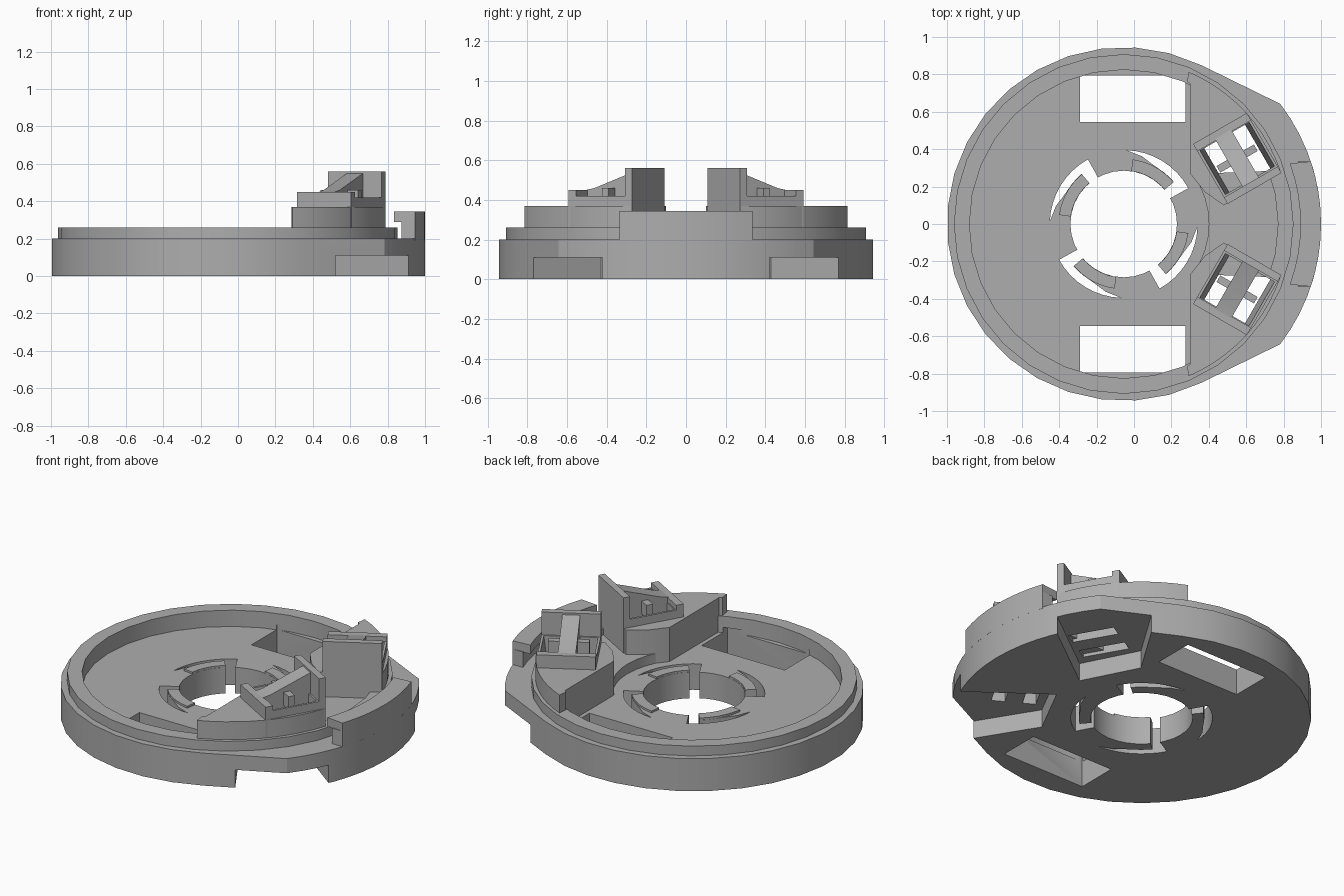
import bpy, bmesh
from math import cos, sin, radians, pi
from mathutils import Matrix, Vector

cube = bpy.data.objects.get("Cube")
if cube:
    bpy.data.objects.remove(cube, do_unlink=True)

grey = bpy.data.materials.new("plain grey")
grey.use_nodes = True
COLOUR = (0.42, 0.42, 0.42, 1)
grey.diffuse_color = COLOUR
grey.node_tree.nodes["Principled BSDF"].inputs["Base Color"].default_value = COLOUR

CX = -0.055      # axis of the disc
R = 0.945
FLOOR = 0.16


def polar(r, deg):
    return (CX + r * cos(radians(deg)), r * sin(radians(deg)))


def arc(r, a, b, n):
    return [polar(r, a + (b - a) * i / n) for i in range(n + 1)]


def circle(r, n=32):
    return arc(r, 0, 360, n)[:-1]


def prism(name, pts, low, high, matrix=Matrix()):
    """Extrude a flat outline between two heights, then place it."""
    bm = bmesh.new()
    verts = [bm.verts.new(matrix @ Vector((x, y, low))) for x, y in pts]
    tops = [bm.verts.new(matrix @ Vector((x, y, high))) for x, y in pts]
    n = len(pts)
    bm.faces.new(verts)
    bm.faces.new(tops)
    for i in range(n):
        j = (i + 1) % n
        bm.faces.new((verts[i], verts[j], tops[j], tops[i]))
    bmesh.ops.recalc_face_normals(bm, faces=bm.faces)
    mesh = bpy.data.meshes.new(name)
    bm.to_mesh(mesh)
    bm.free()
    mesh.materials.append(grey)
    obj = bpy.data.objects.new(name, mesh)
    bpy.context.collection.objects.link(obj)
    return obj


def rect(x0, x1, y0, y1):
    return [(x0, y0), (x1, y0), (x1, y1), (x0, y1)]


def boolean(target, tool, operation="DIFFERENCE", keep=False):
    mod = target.modifiers.new("cut", "BOOLEAN")
    mod.operation = operation
    mod.solver = "EXACT"
    mod.object = tool
    bpy.context.view_layer.objects.active = target
    bpy.ops.object.modifier_apply(modifier=mod.name)
    if not keep:
        bpy.data.objects.remove(tool, do_unlink=True)


# Disc with the wider sector on the +x side
outline = arc(1.055, -37.5, 37.5, 14) + arc(R, 64, 296, 21)
body = prism("disc_body", outline, 0, 0.2)
boolean(body, prism("lip", circle(0.908), 0.1, 0.26), "UNION")
boolean(body, prism("recess", circle(0.825), FLOOR, 0.5))
boolean(body, prism("hub_hole", circle(0.285), -0.1, 0.5))

# Rectangular windows through the floor
for s in (-1, 1):
    boolean(body, prism("window", rect(-0.29, 0.275, s * 0.545, s * 0.795), -0.1, 0.19))

# Sprung hub arms separated by hooked crescent slots
pads = []
for k in range(4):
    t = 90 * k
    slot = [polar(0.25, 119 + t)] + arc(0.395, 119 + t, 178 + t, 8)
    slot += [polar(0.375, 165 + t), polar(0.355, 155 + t)]
    slot += arc(0.35, 148 + t, 130 + t, 3) + [polar(0.25, 130 + t)]
    boolean(body, prism("crescent", slot, -0.1, 0.3))
    pad = arc(0.286, 130 + t, 172 + t, 5) + arc(0.349, 172 + t, 130 + t, 5)
    pads.append(prism(f"hub_arm_{k + 1}", pad, 0.1, FLOOR + 0.012))

# Low deck between the two housings, wrapped around the hub
prism("middle_deck", arc(0.455, 36, -36, 8) + arc(0.83, -20, 20, 8), 0.13, 0.22)

# Hooked clip on the outer edge
for name, r, low, high in (("clip_post", 0.99, 0.19, 0.295), ("clip_hook", 0.945, 0.29, 0.345)):
    ring = arc(r, -20, 20, 8) + arc(1.055, 18.5, -18.5, 8)
    for i, (x, y) in enumerate(ring):      # square off the two ends
        ring[i] = (x, max(-0.335, min(0.335, y)))
    prism(name, ring, low, high)

# Two mirrored housings, each turned thirty degrees from the x axis
for s, side in ((1, "left"), (-1, "right")):
    # Columns: radial direction, sideways direction, up
    frame = Matrix(((cos(pi / 6), -sin(pi / 6), 0, CX),
                    (s * sin(pi / 6), s * cos(pi / 6), 0, 0),
                    (0, 0, 1, 0), (0, 0, 0, 1)))
    # Profile drawn in sideways/up, extruded radially
    across = frame @ Matrix(((0, 0, 1, 0), (1, 0, 0, 0), (0, 1, 0, 0), (0, 0, 0, 1)))
    # Profile drawn in radial/up, extruded sideways
    along = frame @ Matrix(((1, 0, 0, 0), (0, 0, 1, 0), (0, 1, 0, 0), (0, 0, 0, 1)))

    # Raised wedge platform following the rim
    wedge = arc(0.885, 18.5, 67, 10)
    wedge += [(0.285, 0.76), (0.3, 0.75), (0.3, 0.27), (0.38, 0.17), (0.48, 0.1)]
    platform = prism(f"platform_{side}", [(x, s * y) for x, y in wedge], 0.15, 0.37)
    base = prism(f"housing_base_{side}", rect(0.535, 0.867, -0.185, 0.185), 0.17, 0.42, frame)

    # Notch under the disc, open to the outer edge
    notch = [(0.31, 0.43), (0.58, 0.867), (1.0, 0.95), (1.12, 0.576), (0.48, 0.1)]
    boolean(body, prism("notch", [(x, s * y) for x, y in notch], -0.1, 0.11))

    # Tapered slots running right through either side of the web
    for inner, outer, web in ((0.575, 0.548, 0.65), (0.827, 0.854, 0.75)):
        profile = [(inner, -0.1), (inner, 0.2), (outer, 0.43), (web, 0.43), (web, -0.1)]
        cutter = prism("slot", profile, -0.135, 0.135, along)
        for part in (body, platform):
            boolean(part, cutter, keep=True)
        boolean(base, cutter)

    # Tall and short end plates joined by a sloping web and a cross link
    prism(f"tall_plate_{side}", rect(0.535, 0.867, -0.185, -0.145), 0.4, 0.56, frame)
    prism(f"short_plate_{side}", rect(0.535, 0.867, 0.14, 0.185), 0.4, 0.45, frame)
    prism(f"sloping_web_{side}",
          [(-0.15, 0.38), (0.15, 0.38), (0.15, 0.45), (0.1, 0.46), (-0.15, 0.55)],
          0.65, 0.75, across)
    prism(f"cross_link_{side}", rect(0.585, 0.815, -0.02, 0.02), 0.38, 0.46, frame)

# Smooth the round walls and keep the corners sharp
bpy.ops.object.select_all(action="DESELECT")
for obj in bpy.context.collection.objects:
    if obj.type == "MESH" and grey.name in obj.data.materials:
        obj.select_set(True)
        bpy.context.view_layer.objects.active = obj
bpy.ops.object.shade_smooth_by_angle(angle=radians(25))
